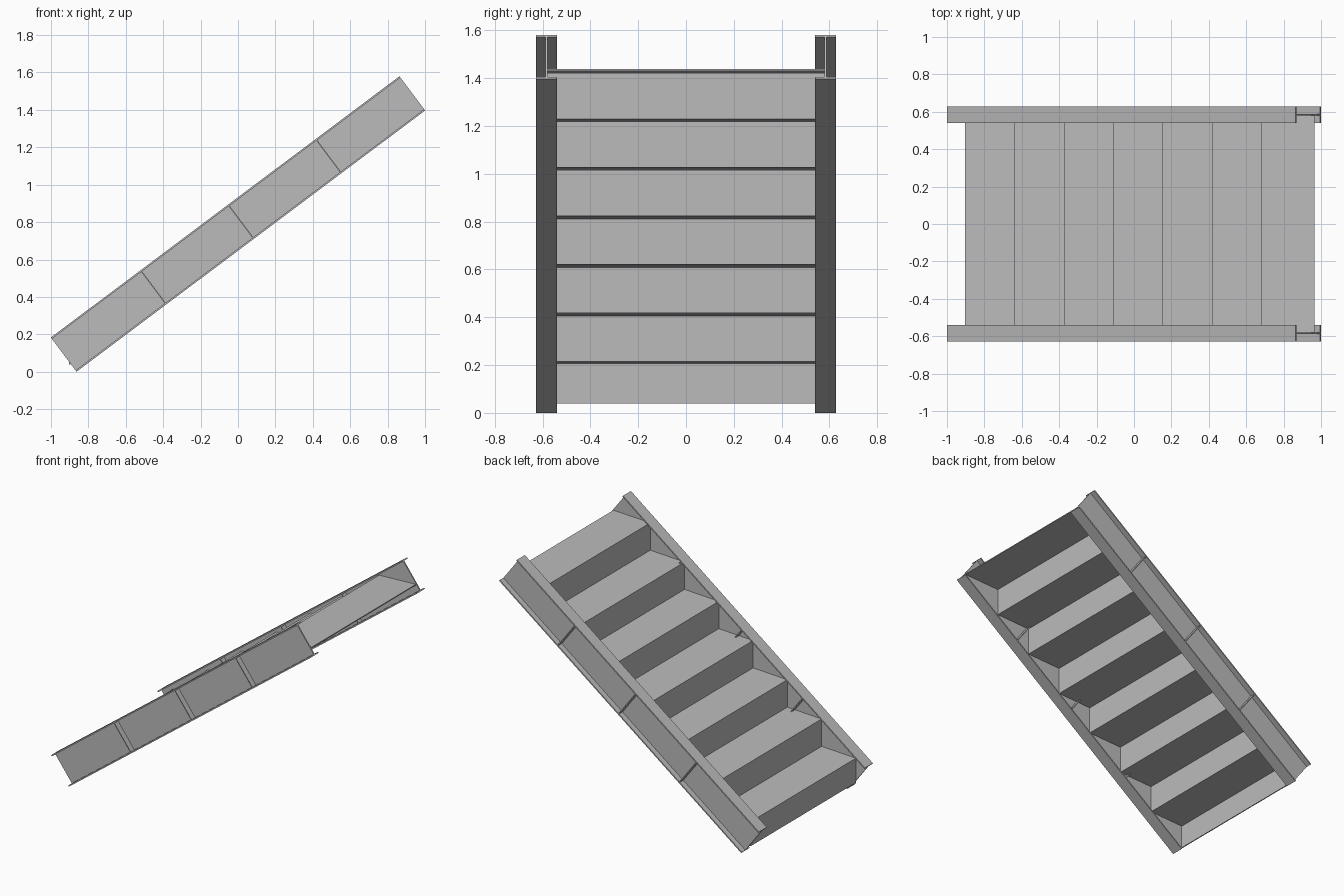
import bpy
import bmesh
import math
from mathutils import Matrix, Vector

cube = bpy.data.objects.get("Cube")
if cube:
    bpy.data.objects.remove(cube, do_unlink=True)

# Single painted-steel material
steel = bpy.data.materials.new("grey steel")
steel.use_nodes = True
colour = (0.5, 0.5, 0.5, 1.0)
steel.diffuse_color = colour
steel.node_tree.nodes["Principled BSDF"].inputs["Base Color"].default_value = colour

LENGTH, DEPTH, WIDTH = 2.329, 0.2286, 0.087
PLATE = 0.009
BEAM_Y = 0.5835
SLOPE = math.atan2(1.39, 1.855)
STEPS = 7


def make_object(name, bm):
    bmesh.ops.recalc_face_normals(bm, faces=bm.faces)
    mesh = bpy.data.meshes.new(name)
    bm.to_mesh(mesh)
    bm.free()
    mesh.materials.append(steel)
    obj = bpy.data.objects.new(name, mesh)
    bpy.context.collection.objects.link(obj)
    return obj


def add_box(bm, centre, size):
    matrix = Matrix.Translation(centre) @ Matrix.Diagonal((*size, 1))
    bmesh.ops.create_cube(bm, size=1, matrix=matrix)


def make_stringer(name, side):
    """Sloping I-beam with a web, two flanges and stiffener plates."""
    bm = bmesh.new()
    add_box(bm, (0, 0, 0), (LENGTH, PLATE, DEPTH - 2 * PLATE))
    for end in (-1, 1):
        add_box(bm, (0, 0, end * (DEPTH - PLATE) / 2), (LENGTH, WIDTH, PLATE))
    for i in (-1, 0, 1):
        for face in (-1, 1):
            add_box(bm, (0.02 + i * 0.585, face * (WIDTH + PLATE) / 4, 0),
                    (0.006, (WIDTH - PLATE) / 2, DEPTH - 2 * PLATE))
    obj = make_object(name, bm)
    obj.location = (0, side * BEAM_Y, 0.79)
    obj.rotation_euler = (0, -SLOPE, 0)


make_stringer("left_stringer", 1)
make_stringer("right_stringer", -1)

# Folded sheet of risers and treads
profile = [(-0.9, 0.04)]
for step in range(STEPS):
    x = -0.9 + step * 0.264
    z = 0.207 + step * 0.2025
    last = step == STEPS - 1
    profile.append((x, z))
    profile.append((0.965 if last else x + 0.264, z + 0.012))

bm = bmesh.new()
verts = [bm.verts.new((x, -BEAM_Y + 0.004, z)) for x, z in profile]
edges = [bm.edges.new(pair) for pair in zip(verts, verts[1:])]
result = bmesh.ops.extrude_edge_only(bm, edges=edges)
moved = [v for v in result["geom"] if isinstance(v, bmesh.types.BMVert)]
bmesh.ops.translate(bm, verts=moved, vec=Vector((0, 2 * BEAM_Y - 0.008, 0)))
stairs = make_object("folded_treads_and_risers", bm)
sheet = stairs.modifiers.new("sheet_thickness", 'SOLIDIFY')
sheet.thickness = 0.007
sheet.offset = 0
sheet.use_even_offset = True
